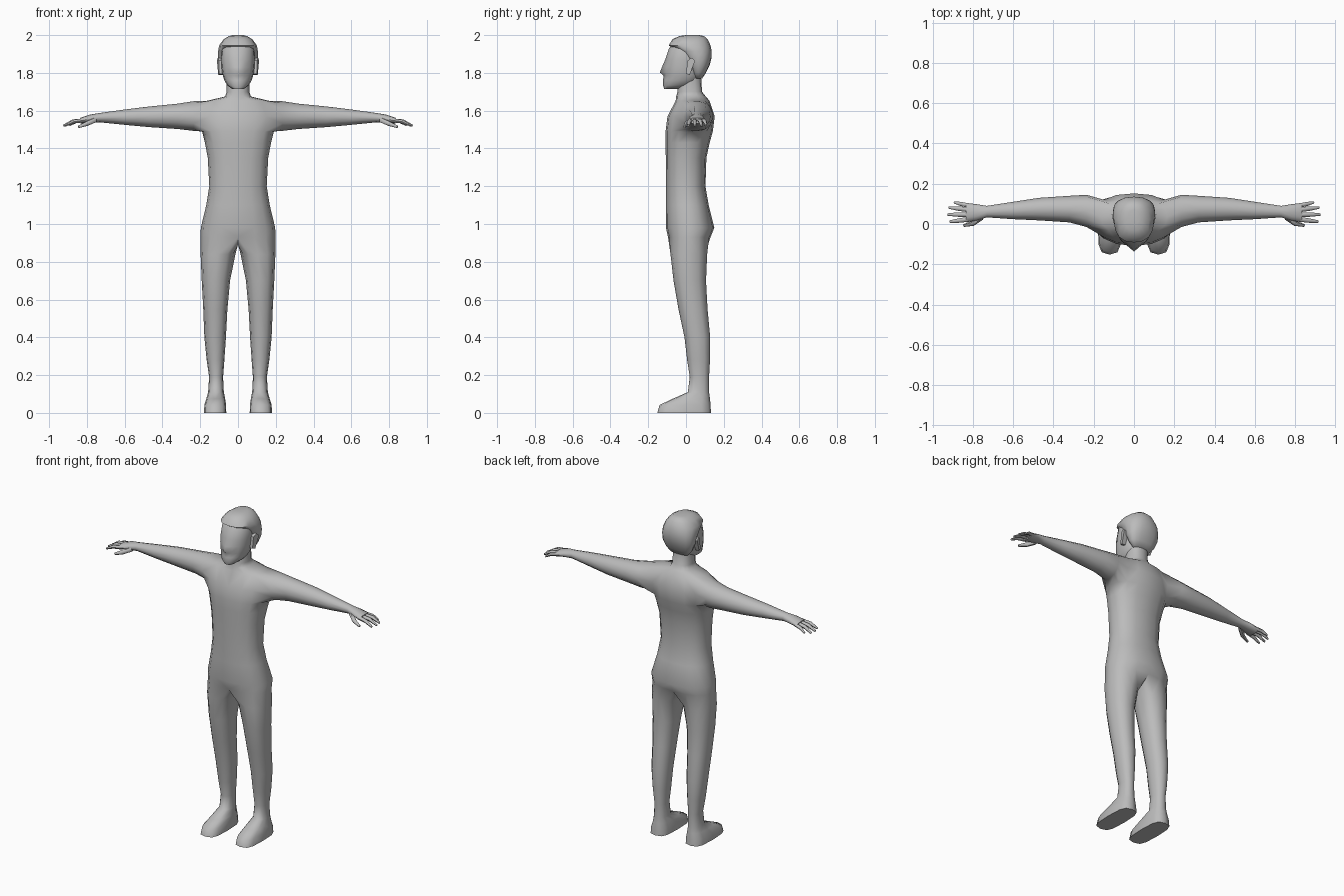
import bpy, bmesh, math
from mathutils import Vector

grey = bpy.data.materials.new("plain grey")
grey.diffuse_color = (0.5, 0.5, 0.5, 1)


def spow(v, p):
    return math.copysign(abs(v) ** p, v)


def half_ring(bm, z, hw, yf, yb, p=0.85, nose=None):
    """Nine points from front centre round the +x side to back centre."""
    pts = []
    for i in range(9):
        t = math.radians(-90 + 22.5 * i)
        x = 0 if i in (0, 8) else hw * spow(math.cos(t), p)
        y = (yf + yb) / 2 + (yb - yf) / 2 * spow(math.sin(t), p)
        pts.append(bm.verts.new((x, nose if nose is not None and i == 0 else y, z)))
    return pts


def bridge(bm, a, b, closed=True, skip=()):
    n = len(a)
    for i in range(n if closed else n - 1):
        if i not in skip:
            j = (i + 1) % n
            bm.faces.new((a[i], a[j], b[j], b[i]))


def finish(bm, name, angle=60):
    """Mirror the +x half, weld the centre line and make the object."""
    bmesh.ops.mirror(bm, geom=bm.verts[:] + bm.edges[:] + bm.faces[:],
                     axis='X', merge_dist=0.0005)
    bmesh.ops.remove_doubles(bm, verts=bm.verts[:], dist=0.0005)
    bmesh.ops.recalc_face_normals(bm, faces=bm.faces[:])
    me = bpy.data.meshes.new(name)
    bm.to_mesh(me)
    bm.free()
    me.materials.append(grey)
    ob = bpy.data.objects.new(name, me)
    bpy.context.collection.objects.link(ob)
    bpy.ops.object.select_all(action='DESELECT')
    ob.select_set(True)
    bpy.context.view_layer.objects.active = ob
    bpy.ops.object.shade_smooth_by_angle(angle=math.radians(angle))
    return ob


# Torso and neck: z, half width, front y, back y
bm = bmesh.new()
torso = [(0.93, 0.198, -0.095, 0.13), (0.98, 0.197, -0.106, 0.15),
         (1.10, 0.168, -0.106, 0.12), (1.20, 0.152, -0.105, 0.103),
         (1.35, 0.160, -0.107, 0.108), (1.43, 0.175, -0.108, 0.125),
         (1.49, 0.190, -0.108, 0.142), (1.57, 0.200, -0.098, 0.152),
         (1.652, 0.165, -0.055, 0.125), (1.675, 0.068, -0.052, 0.105),
         (1.70, 0.060, -0.045, 0.085), (1.78, 0.060, -0.04, 0.08)]
rings = [half_ring(bm, *r) for r in torso]
for k in range(len(rings) - 1):
    # leave a shoulder opening in the two rows above the armpit
    bridge(bm, rings[k], rings[k + 1], False, (2, 3, 4, 5) if k in (6, 7) else ())
bm.faces.new(rings[-1])

# Arm and palm: x, front y, back y, bottom z, top z
lo, mid, hi = rings[6:9]
prev = lo[2:7] + [mid[6]] + hi[2:7][::-1] + [mid[2]]
arm = [(0.235, -0.015, 0.145, 1.493, 1.65), (0.32, 0.008, 0.14, 1.503, 1.637),
       (0.47, 0.018, 0.13, 1.513, 1.622), (0.60, 0.024, 0.11, 1.525, 1.606),
       (0.73, 0.033, 0.09, 1.538, 1.588), (0.78, 0.018, 0.098, 1.535, 1.58),
       (0.835, 0.008, 0.105, 1.531, 1.562)]
for x, yf, yb, zb, zt in arm:
    ring = []
    for k in range(12):
        t = math.radians(210 + 30 * k)
        ring.append(bm.verts.new((x, (yf + yb) / 2 + (yb - yf) / 2 * math.cos(t),
                                  (zb + zt) / 2 + (zt - zb) / 2 * math.sin(t))))
    bridge(bm, prev, ring)
    prev = ring
bm.faces.new(prev)

# Leg and foot: z, inner x, outer x, front y, back y, roundness
crotch = [bm.verts.new((0, y, 0.89)) for y in (0.075, 0.015, -0.045)]
prev = rings[0] + crotch
leg = [(0.84, 0.014, 0.198, -0.082, 0.112, 0.9), (0.70, 0.042, 0.192, -0.066, 0.106, 0.9),
       (0.55, 0.056, 0.184, -0.040, 0.114, 0.9), (0.40, 0.064, 0.178, -0.008, 0.128, 0.9),
       (0.28, 0.072, 0.166, 0.006, 0.127, 0.9), (0.19, 0.079, 0.153, 0.02, 0.122, 0.9),
       (0.11, 0.075, 0.158, 0.01, 0.122, 0.9), (0.075, 0.068, 0.168, -0.07, 0.127, 0.8),
       (0.042, 0.063, 0.178, -0.14, 0.13, 0.65), (0.0, 0.062, 0.18, -0.152, 0.132, 0.6)]
for z, xi, xo, yf, yb, p in leg:
    ring = []
    for k in range(12):
        t = math.radians(-120 + 30 * k)
        ring.append(bm.verts.new(((xi + xo) / 2 + (xo - xi) / 2 * spow(math.cos(t), p),
                                  (yf + yb) / 2 + (yb - yf) / 2 * spow(math.sin(t), p), z)))
    bridge(bm, prev, ring)
    prev = ring
bm.faces.new(prev)
finish(bm, "body")

# Fingers and thumb: base, knuckle and tip points, thickness
bm = bmesh.new()
digits = [((0.815, 0.090, 1.549), (0.86, 0.100, 1.542), (0.893, 0.107, 1.523), 0.010),
          ((0.815, 0.070, 1.549), (0.875, 0.077, 1.544), (0.920, 0.082, 1.520), 0.011),
          ((0.815, 0.046, 1.549), (0.875, 0.047, 1.544), (0.925, 0.047, 1.520), 0.011),
          ((0.815, 0.024, 1.549), (0.87, 0.017, 1.542), (0.915, 0.012, 1.521), 0.011),
          ((0.755, 0.035, 1.552), (0.80, 0.003, 1.531), (0.845, -0.008, 1.514), 0.013)]
for base, knuckle, tip, r in digits:
    pts = [Vector(v) for v in (base, knuckle, tip)]
    d = (pts[2] - pts[0]).normalized()
    side = d.cross(Vector((0, 0, 1))).normalized()
    up = side.cross(d)
    prev = None
    for c, s in zip(pts, (1.1, 1.0, 0.55)):
        ring = [bm.verts.new(c + r * s * (side * math.cos(a) + up * math.sin(a)))
                for a in (math.tau * k / 6 for k in range(6))]
        if prev:
            bridge(bm, prev, ring)
        else:
            bm.faces.new(ring)
        prev = ring
    bm.faces.new(prev)
finish(bm, "fingers")


def head_part(name, rows, p):
    bm = bmesh.new()
    rings = [half_ring(bm, *r[:4], p, r[4] if len(r) > 4 else None) for r in rows]
    for a, b in zip(rings, rings[1:]):
        bridge(bm, a, b, False)
    bm.faces.new(rings[0])
    bm.faces.new(rings[-1])
    return finish(bm, name)


# Face, with the nose drawn out on the centre line
head_part("face", [
    (1.714, 0.030, -0.115, -0.03), (1.735, 0.058, -0.122, 0.04),
    (1.76, 0.072, -0.115, 0.07, -0.122), (1.785, 0.080, -0.112, 0.08, -0.118),
    (1.802, 0.084, -0.112, 0.082, -0.138), (1.83, 0.087, -0.110, 0.085, -0.128),
    (1.87, 0.089, -0.104, 0.09, -0.11), (1.93, 0.086, -0.09, 0.10),
    (1.97, 0.065, -0.055, 0.09)], 0.9)

# Hair cap, sweeping forward above the forehead
head_part("hair", [
    (1.77, 0.062, 0.045, 0.085), (1.80, 0.086, 0.03, 0.105),
    (1.84, 0.101, 0.012, 0.125), (1.88, 0.105, -0.008, 0.135),
    (1.915, 0.105, -0.042, 0.136), (1.945, 0.100, -0.092, 0.13),
    (1.978, 0.076, -0.072, 0.115), (1.995, 0.048, -0.035, 0.095),
    (2.0, 0.025, 0.0, 0.07)], 0.85)

# Ears
bm = bmesh.new()
outline = [(0.0, 1.795), (0.02, 1.79), (0.048, 1.865), (0.03, 1.88), (0.008, 1.865)]
inner = [bm.verts.new((0.08, y, z)) for y, z in outline]
outer = [bm.verts.new((0.102 + 0.25 * (y - 0.01), y, z)) for y, z in outline]
bridge(bm, inner, outer)
bm.faces.new(inner)
bm.faces.new(outer)
finish(bm, "ears", 40)
